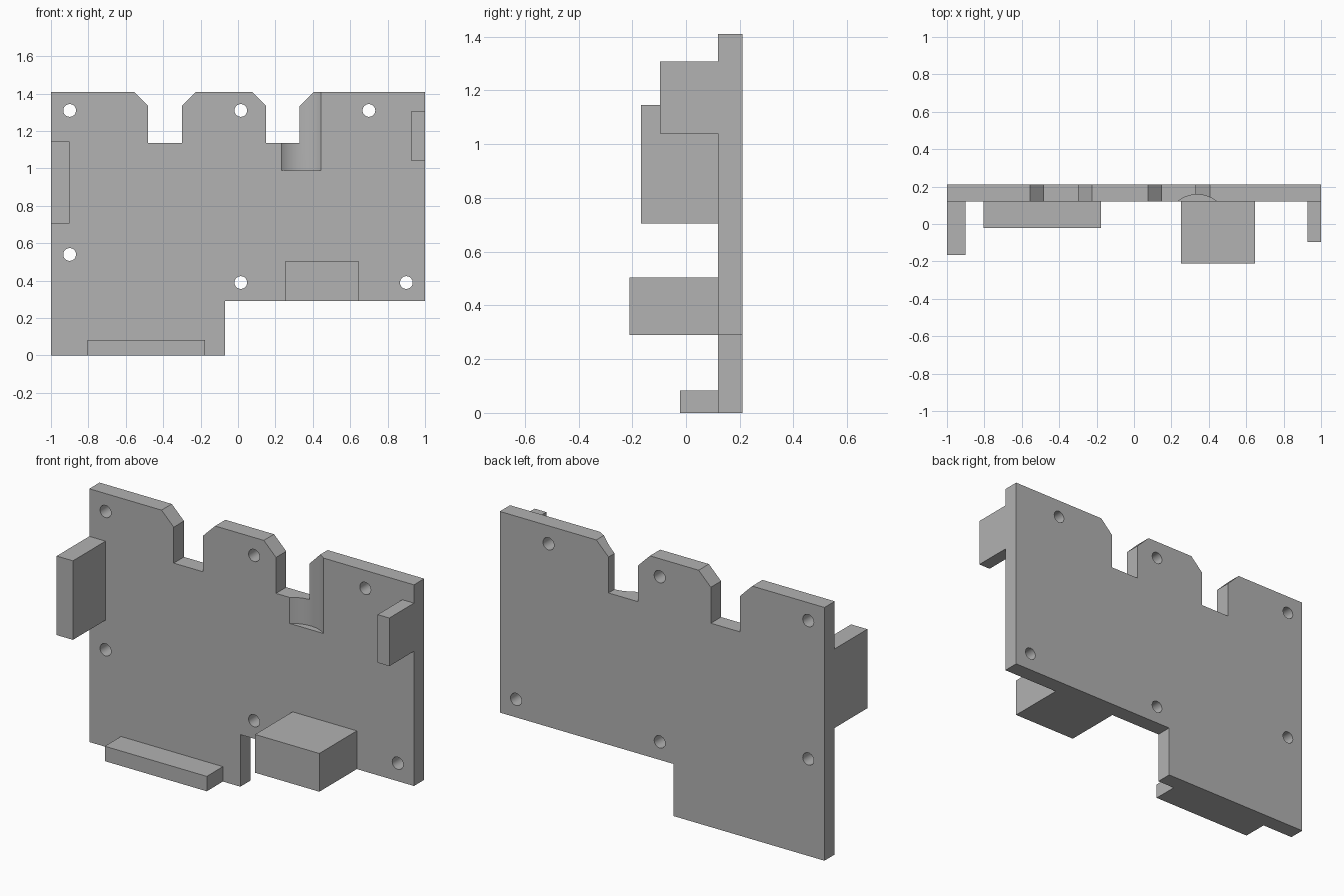
import bpy, bmesh, math
from mathutils import Matrix, Vector

if "Cube" in bpy.data.objects:
    bpy.data.objects.remove(bpy.data.objects["Cube"], do_unlink=True)

FRONT, BACK = 0.12, 0.21
TOP = 1.41

grey = bpy.data.materials.new("plain grey")
grey.use_nodes = True
grey.diffuse_color = (0.445, 0.445, 0.445, 1)
grey.node_tree.nodes["Principled BSDF"].inputs["Base Color"].default_value = grey.diffuse_color


def make_object(name, bm):
    bmesh.ops.recalc_face_normals(bm, faces=bm.faces)
    mesh = bpy.data.meshes.new(name)
    bm.to_mesh(mesh)
    bm.free()
    mesh.materials.append(grey)
    obj = bpy.data.objects.new(name, mesh)
    bpy.context.collection.objects.link(obj)
    return obj


def box(name, x0, x1, z0, z1, front):
    bm = bmesh.new()
    size = Vector((x1 - x0, FRONT - front, z1 - z0))
    centre = Vector((x0 + x1, FRONT + front, z0 + z1)) / 2
    bmesh.ops.create_cube(bm, size=1, matrix=Matrix.Translation(centre) @ Matrix.Diagonal(size).to_4x4())
    return make_object(name, bm)


def cylinder(bm, radius, depth, matrix, sides):
    bmesh.ops.create_cone(bm, cap_ends=True, segments=sides, radius1=radius,
                          radius2=radius, depth=depth, matrix=matrix)


def notch(centre):
    # chamfered slot in the top edge, listed from left to right in x
    half = [(-0.165, TOP), (-0.09, 1.335), (-0.09, 1.135)]
    return [(centre + x, z) for x, z in half] + [(centre - x, z) for x, z in reversed(half)]


# Board: stepped outline with two notches, extruded backwards
outline = [(1, 0.29), (-0.07, 0.29), (-0.07, 0), (-1, 0), (-1, TOP)]
outline += notch(-0.39) + notch(0.24) + [(1, TOP)]
bm = bmesh.new()
face = bm.faces.new([bm.verts.new((x, FRONT, z)) for x, z in outline])
new = bmesh.ops.extrude_face_region(bm, geom=[face])["geom"]
bmesh.ops.translate(bm, vec=(0, BACK - FRONT, 0),
                    verts=[v for v in new if isinstance(v, bmesh.types.BMVert)])
board = make_object("board", bm)

# Screw holes
bm = bmesh.new()
for x, z in [(-0.9, 1.31), (0.015, 1.31), (0.7, 1.31), (-0.9, 0.54), (0.015, 0.39), (0.9, 0.39)]:
    cylinder(bm, 0.034, 0.4, Matrix.Translation((x, BACK, z)) @ Matrix.Rotation(math.pi / 2, 4, 'X'), 32)
hole_cutter = make_object("hole_cutter", bm)

# Shallow round groove running down from the top edge
bm = bmesh.new()
cylinder(bm, 0.168, 0.6, Matrix.Translation((0.338, -0.011, 0.99 + 0.3)), 96)
groove_cutter = make_object("groove_cutter", bm)

# Cut the board, then drop the cutters
cutters = (hole_cutter, groove_cutter)
for cutter in cutters:
    cutter.hide_render = True
    mod = board.modifiers.new(cutter.name, 'BOOLEAN')
    mod.operation = 'DIFFERENCE'
    mod.solver = 'EXACT'
    mod.object = cutter
bpy.context.view_layer.update()
cut_mesh = bpy.data.meshes.new_from_object(board.evaluated_get(bpy.context.evaluated_depsgraph_get()))
board.modifiers.clear()
board.data = cut_mesh
cut_mesh.materials.clear()
cut_mesh.materials.append(grey)
for poly in cut_mesh.polygons:
    poly.material_index = 0
for cutter in cutters:
    bpy.data.objects.remove(cutter, do_unlink=True)

for obj in bpy.context.selected_objects:
    obj.select_set(False)
bpy.context.view_layer.objects.active = board
board.select_set(True)
bpy.ops.object.shade_smooth_by_angle(angle=math.radians(20))

# Blocks standing off the front face
box("right_side_block", -1, -0.9, 0.705, 1.145, -0.167)
box("left_side_block", 0.928, 1, 1.04, 1.308, -0.097)
box("large_lower_block", 0.252, 0.648, 0.29, 0.503, -0.21)
box("bottom_bar", -0.805, -0.177, 0, 0.083, -0.022)
